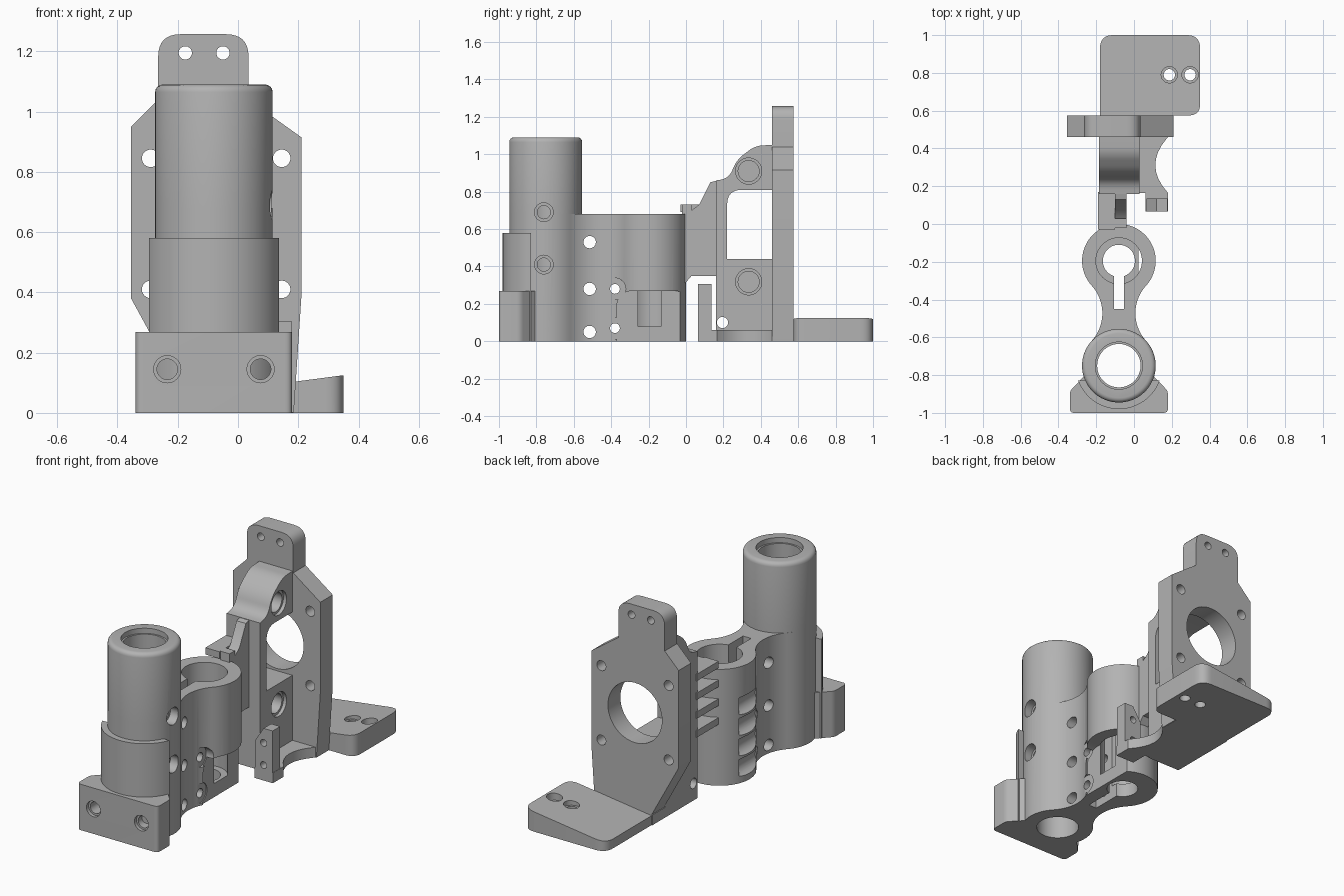
import bpy, bmesh
from math import sin, cos, radians, pi
from mathutils import Vector

if "Cube" in bpy.data.objects:
    bpy.data.objects.remove(bpy.data.objects["Cube"])

GREY = (0.45, 0.45, 0.45, 1)
mat = bpy.data.materials.new("plain grey")
mat.use_nodes = True
mat.diffuse_color = GREY
mat.node_tree.nodes["Principled BSDF"].inputs["Base Color"].default_value = GREY


def rounded(pts, steps=8):
    """Polygon outline; a third value on a point rounds that corner."""
    out = []
    for i, p in enumerate(pts):
        c = Vector(p[:2])
        if len(p) < 3:
            out.append(c)
            continue
        a, b = Vector(pts[i - 1][:2]), Vector(pts[(i + 1) % len(pts)][:2])
        a, b = c + (a - c).normalized() * p[2], c + (b - c).normalized() * p[2]
        for k in range(steps + 1):
            t = k / steps
            out.append(a * (1 - t) ** 2 + c * 2 * t * (1 - t) + b * t * t)
    return out


def arc(cx, cy, r, a0, a1, n=24):
    angles = [radians(a0 + (a1 - a0) * i / n) for i in range(n + 1)]
    return [(cx + r * cos(a), cy + r * sin(a)) for a in angles]


def place(p, h, axis):
    return {"x": (h, p[0], p[1]), "y": (p[0], h, p[1]), "z": (p[0], p[1], h)}[axis]


def prism(name, pts, axis, lo, hi, bevel_top=0):
    """Extrude an outline along an axis."""
    pts = rounded(pts)
    bm = bmesh.new()
    face = bm.faces.new([bm.verts.new(place(p, lo, axis)) for p in pts])
    ext = bmesh.ops.extrude_face_region(bm, geom=[face])["geom"]
    shift = Vector(place((0, 0), hi - lo, axis))
    top = [v for v in ext if isinstance(v, bmesh.types.BMVert)]
    bmesh.ops.translate(bm, verts=top, vec=shift)
    if bevel_top:
        rim = [e for e in bm.edges if all(v in top for v in e.verts)]
        bmesh.ops.bevel(bm, geom=rim, offset=bevel_top, segments=4,
                        profile=0.5, affect="EDGES")
    bmesh.ops.recalc_face_normals(bm, faces=bm.faces)
    me = bpy.data.meshes.new(name)
    bm.to_mesh(me)
    bm.free()
    me.materials.append(mat)
    ob = bpy.data.objects.new(name, me)
    bpy.context.collection.objects.link(ob)
    return ob


def rect(a0, b0, a1, b1):
    return [(a0, b0), (a1, b0), (a1, b1), (a0, b1)]


def hole(a, b, r, axis, lo, hi):
    return (arc(a, b, r, 0, 352.5, 47), axis, lo, hi)


def cut(ob, cutters):
    """Subtract each cutter outline from the part."""
    for c in cutters:
        tool = prism("cutter", *c)
        mod = ob.modifiers.new("cut", "BOOLEAN")
        mod.operation, mod.solver, mod.object = "DIFFERENCE", "EXACT", tool
        deps = bpy.context.evaluated_depsgraph_get()
        me = bpy.data.meshes.new_from_object(ob.evaluated_get(deps))
        ob.modifiers.clear()
        ob.data = me
        bpy.data.objects.remove(tool)


parts = []
CX, TUBE_Y, CLAMP_Y, R = -0.08, -0.75, -0.195, 0.195

# Clamp body: two round bosses joined by a waisted neck
half = arc(0, CLAMP_Y, R, 90, -42.3) + arc(0.3045, -0.4725, 0.217, 137.7, 222.3)[1:-1]
half += arc(0, TUBE_Y, R, 42.3, -90)
outline = [(CX + x, y) for x, y in half] + [(CX - x, y) for x, y in half[-2:0:-1]]
body = prism("clamp_body", outline, "z", 0, 0.68)
bore = hole(CX, TUBE_Y, 0.115, "z", -0.1, 1.2)
screws = []
for z in (0.69, 0.41):
    screws += [hole(-0.76, z, 0.035, "x", CX, 0.3), hole(-0.76, z, 0.05, "x", 0.06, 0.3)]
cuts = [bore] + screws
cuts += [hole(CX, CLAMP_Y, 0.085, "z", -0.1, 0.8), hole(CX, CLAMP_Y, 0.122, "z", 0.08, 0.8)]
cuts.append((rect(CX - 0.026, -0.45, CX + 0.026, CLAMP_Y), "z", -0.1, 0.8))
cuts += [hole(-0.515, z, 0.033, "x", -0.4, 0.3) for z in (0.53, 0.28, 0.05)]
for z in (0.28, 0.07):
    cuts += [hole(-0.38, z, 0.026, "x", -0.4, 0.3), hole(-0.38, z, 0.058, "x", 0.02, 0.3)]
cuts.append(([(-0.37, -0.1), (0.02, -0.1), (0.02, 0.27, 0.09), (-0.37, 0.27, 0.09)],
             "x", 0.025, 0.3))
cuts += [hole(-0.285, 0.09 + 0.12 * i, 0.055, "y", -0.31, -0.12) for i in range(4)]
cut(body, cuts)
parts.append(body)

# Upper tube
tube = prism("upper_tube", arc(CX, TUBE_Y, R, 0, 354.375, 63), "z", 0.68, 1.09, 0.025)
cut(tube, [bore, hole(CX, TUBE_Y, 0.125, "z", 1.06, 1.2)] + screws[:2])
parts.append(tube)

# Front collar and mounting block
collar = prism("front_collar", arc(CX, TUBE_Y, 0.23, 200, 340), "z", 0, 0.58)
block = prism("mounting_block", [(-0.34, -1, 0.025), (0.18, -1, 0.025), (0.18, -0.885, 0.02),
                                 (0.08, -0.78), (-0.24, -0.78), (-0.34, -0.885, 0.02)], "z", 0, 0.268)
pilot = []
for x in (-0.235, 0.075):
    pilot += [hole(x, 0.145, 0.034, "y", -1.1, -0.87), hole(x, 0.145, 0.045, "y", -1.1, -0.98)]
cut(collar, [bore])
cut(block, [bore] + pilot)
parts += [collar, block]

# Motor plate with tab
plate = prism("motor_plate", [
    (-0.18, 0.06), (0.185, 0), (0.21, 0.38), (0.21, 0.915), (0.035, 1.04), (0.035, 1.257, 0.075),
    (-0.265, 1.257, 0.075), (-0.265, 1.04), (-0.355, 0.95), (-0.355, 0.38)], "y", 0.46, 0.575)
cuts = [hole(-0.0725, 0.628, 0.175, "y", 0.4, 0.7)]
cuts += [hole(x, z, 0.029, "y", 0.4, 0.7) for x in (-0.29, 0.145) for z in (0.845, 0.41)]
cuts += [hole(x, 1.195, 0.022, "y", 0.4, 0.7) for x in (-0.175, -0.05)]
cut(plate, cuts)
parts.append(plate)

# Bracket between the plate and the clamp
bracket = prism("side_bracket", [
    (0.16, 0), (0.46, 0), (0.46, 1.05), (0.37, 1.045, 0.04), (0.27, 0.97, 0.05),
    (0.23, 0.87, 0.05), (0.16, 0.86)], "x", -0.185, 0.03)
cuts = [([(0.22, 0.44), (0.5, 0.44), (0.5, 0.81), (0.22, 0.81, 0.08)], "x", -0.3, 0.2),
        hole(0.195, 0.1, 0.03, "x", -0.3, 0.2)]
for z in (0.91, 0.318):
    cuts += [hole(0.335, z, 0.07, "x", 0.01, 0.2), hole(0.335, z, 0.056, "x", -0.1, 0.2)]
cut(bracket, cuts)
parts.append(bracket)

# Hinge web and its rungs
parts.append(prism("hinge_web", [
    (-0.03, 0.28), (0.03, 0.35), (0.17, 0.35), (0.17, 0.86), (0.13, 0.85), (0.07, 0.73),
    (0.03, 0.7), (0.03, 0.73), (-0.02, 0.73)], "x", -0.1, -0.04))
for i in range(4):
    z = 0.36 + 0.11 * i
    parts.append(prism("hinge_rung", rect(-0.03, z, 0.17, z + 0.04), "x", -0.19, -0.1))

# Floor with a scooped side
parts.append(prism("bracket_floor", [
    (0.18, 0.575), (0.18, 0.46), (0.05, 0.31, 0.19), (0.18, 0.165), (0.18, 0.065),
    (0.06, 0.065), (0.06, 0.165), (-0.185, 0.165), (-0.185, 0.575)], "z", 0, 0.06))

# Small drilled post
post = prism("drilled_post", [(0.065, 0), (0.178, 0), (0.178, 0.305), (0.12, 0.305), (0.065, 0.22)],
             "y", 0.065, 0.135)
cut(post, [hole(0.12, z, 0.02, "y", 0, 0.2) for z in (0.09, 0.22)])
parts.append(post)

# Sloped foot plate
foot = prism("foot_plate", [(-0.18, 0.575), (0.35, 0.575, 0.06), (0.35, 1, 0.07), (-0.18, 1, 0.07)],
             "z", 0, 0.125)
for v in foot.data.vertices:
    if v.co.z > 0.1:
        v.co.z -= 0.132 * (0.35 - v.co.x)
cuts = []
for x in (0.187, 0.297):
    cuts += [hole(x, 0.79, 0.03, "z", -0.1, 0.3), hole(x, 0.79, 0.043, "z", 0.08, 0.3)]
cut(foot, cuts)
parts.append(foot)

# Smooth the round walls, keep the edges crisp
bpy.ops.object.select_all(action="DESELECT")
for ob in parts:
    ob.select_set(True)
bpy.context.view_layer.objects.active = body
bpy.ops.object.shade_smooth_by_angle(angle=pi / 6)
